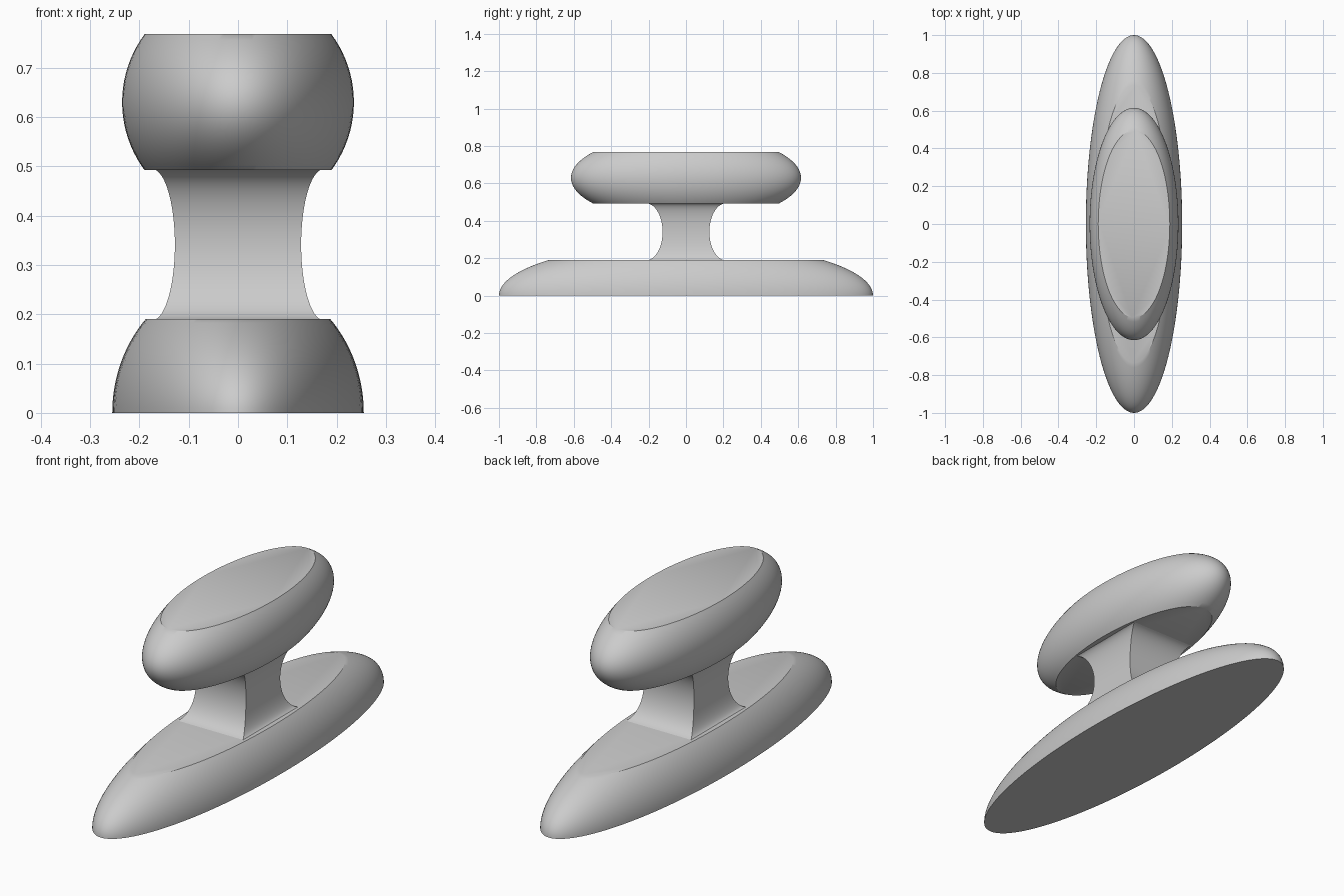
import bpy
import bmesh
import math

cube = bpy.data.objects.get("Cube")
if cube:
    bpy.data.objects.remove(cube, do_unlink=True)

grey = bpy.data.materials.new("plain_grey")
grey.use_nodes = True
colour = (0.6, 0.6, 0.6, 1)
grey.diffuse_color = colour
grey.node_tree.nodes["Principled BSDF"].inputs["Base Color"].default_value = colour


def loft(name, sections):
    """Skin a stack of closed outlines and cap both ends."""
    bm = bmesh.new()
    rings = [[bm.verts.new(p) for p in section] for section in sections]
    count = len(rings[0])
    for low, high in zip(rings, rings[1:]):
        for i in range(count):
            j = (i + 1) % count
            bm.faces.new((low[i], low[j], high[j], high[i]))
    bm.faces.new(rings[0][::-1])
    bm.faces.new(rings[-1])
    mesh = bpy.data.meshes.new(name)
    bm.to_mesh(mesh)
    bm.free()
    mesh.materials.append(grey)
    obj = bpy.data.objects.new(name, mesh)
    bpy.context.collection.objects.link(obj)
    bpy.ops.object.select_all(action="DESELECT")
    obj.select_set(True)
    bpy.context.view_layer.objects.active = obj
    bpy.ops.object.shade_smooth_by_angle(angle=math.radians(30))
    return obj


def cut_ellipsoid(name, radii, centre_z, bottom, top, steps=20, sides=128):
    """Ellipsoid with its ends sliced flat at the bottom and top heights."""
    rx, ry, rz = radii
    start = math.asin((bottom - centre_z) / rz)
    end = math.asin((top - centre_z) / rz)
    sections = []
    for s in range(steps + 1):
        a = start + (end - start) * s / steps
        sections.append([(rx * math.cos(a) * math.cos(t),
                          ry * math.cos(a) * math.sin(t),
                          centre_z + rz * math.sin(a))
                         for t in (math.tau * i / sides for i in range(sides))])
    return loft(name, sections)


def waisted_neck(name, waist, flare, bottom, top, steps=32):
    """Square-cornered column with concave elliptical sides."""
    mid, half = (bottom + top) / 2, (top - bottom) / 2
    limit = math.radians(80)
    sections = []
    for s in range(steps + 1):
        a = limit * (2 * s / steps - 1)
        bulge = (1 - math.cos(a)) / (1 - math.cos(limit))
        x, y = (w + (f - w) * bulge for w, f in zip(waist, flare))
        z = mid + half * math.sin(a) / math.sin(limit)
        sections.append([(-x, -y, z), (x, -y, z), (x, y, z), (-x, y, z)])
    return loft(name, sections)


# Long domed foot, flat underneath and on top
cut_ellipsoid("base", (0.255, 1.0, 0.28), 0, 0, 0.19)

# Concave column joining foot and grip
waisted_neck("neck", (0.128, 0.125), (0.166, 0.2), 0.19, 0.492)

# Rounded oval grip with flat top and underside
cut_ellipsoid("grip", (0.235, 0.615, 0.233), 0.63, 0.492, 0.768)
